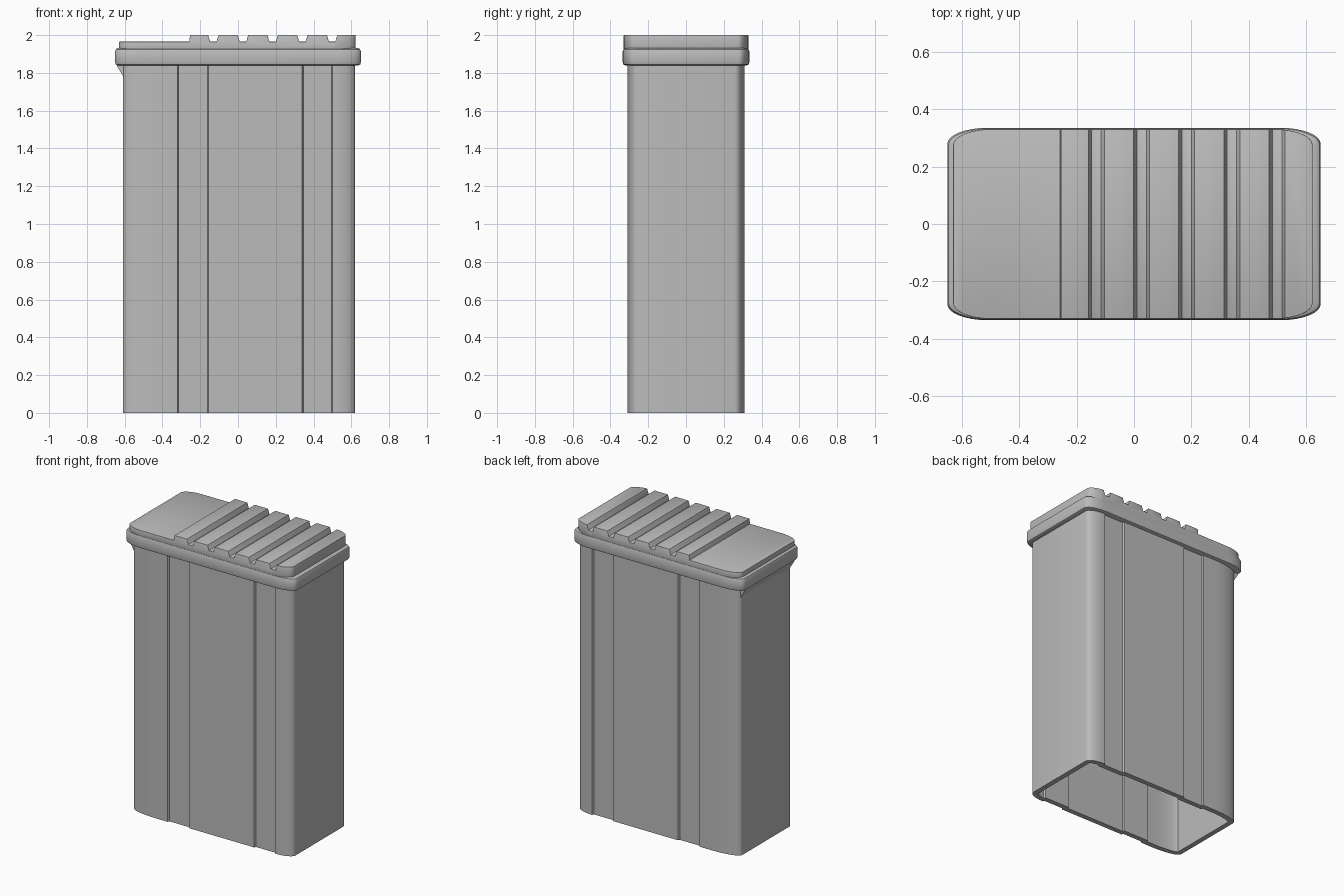
import bpy, bmesh, math

if "Cube" in bpy.data.objects:
    bpy.data.objects.remove(bpy.data.objects["Cube"])

grey = bpy.data.materials.new("plain_grey")
grey.use_nodes = True
colour = (0.5, 0.5, 0.5, 1)
grey.diffuse_color = colour
grey.node_tree.nodes["Principled BSDF"].inputs["Base Color"].default_value = colour


def outline(x0, x1, y, rx0, rx1, ry, grooves=(), depth=0.012, steps=8):
    """Counter-clockwise rounded rectangle with stepped grooves in both long sides."""
    half = []
    for i in range(steps + 1):
        t = math.pi / 2 * i / steps
        half.append((x1 - rx1 + rx1 * math.cos(t), y - ry + ry * math.sin(t)))
    for a, b in grooves:
        half += [(a, y), (a - 0.006, y - depth), (b + 0.006, y - depth), (b, y)]
    for i in range(steps + 1):
        t = math.pi / 2 * (1 + i / steps)
        half.append((x0 + rx0 + rx0 * math.cos(t), y - ry + ry * math.sin(t)))
    return half + [(x, -y) for x, y in reversed(half)]


def finish(name, bm):
    mesh = bpy.data.meshes.new(name)
    bm.to_mesh(mesh)
    bm.free()
    mesh.materials.append(grey)
    obj = bpy.data.objects.new(name, mesh)
    bpy.context.collection.objects.link(obj)
    return obj


def loft(name, rings, capped=True):
    """Skin a stack of (points, z) rings."""
    bm = bmesh.new()
    loops = [[bm.verts.new((x, y, z)) for x, y in pts] for pts, z in rings]
    for low, high in zip(loops, loops[1:]):
        n = len(low)
        for i in range(n):
            j = (i + 1) % n
            bm.faces.new((low[i], low[j], high[j], high[i]))
    if capped:
        bm.faces.new(loops[0][::-1])
        bm.faces.new(loops[-1])
    return finish(name, bm)


def side_prisms(name, profiles, half_width):
    """Extrude x-z profiles across the width."""
    bm = bmesh.new()
    for profile in profiles:
        face = bm.faces.new([bm.verts.new((x, -half_width, z)) for x, z in profile])
        new = bmesh.ops.extrude_face_region(bm, geom=[face])["geom"]
        verts = [v for v in new if isinstance(v, bmesh.types.BMVert)]
        bmesh.ops.translate(bm, verts=verts, vec=(0, 2 * half_width, 0))
    bmesh.ops.recalc_face_normals(bm, faces=bm.faces)
    return finish(name, bm)


def apply_and_smooth(obj):
    bpy.ops.object.select_all(action='DESELECT')
    obj.select_set(True)
    bpy.context.view_layer.objects.active = obj
    for mod in list(obj.modifiers):
        bpy.ops.object.modifier_apply(modifier=mod.name)
    bpy.ops.object.shade_smooth_by_angle(angle=math.radians(30))


# Hollow body, open at the bottom
shell = outline(-0.61, 0.62, 0.31, 0.2, 0.115, 0.05, [(0.5, 0.34), (-0.155, -0.32)])
body = loft("hollow_body", [(shell, 0), (shell, 1.85)], capped=False)
wall = body.modifiers.new("wall", 'SOLIDIFY')
wall.thickness = 0.035
wall.offset = -1
wall.use_even_offset = True
apply_and_smooth(body)


# Lid rim with chamfered edges
def rim_ring(inset):
    return outline(-0.65 + inset, 0.65 - inset, 0.335 - inset, 0.14, 0.14, 0.055)


rim = loft("lid_rim", [(rim_ring(0.012), 1.84), (rim_ring(0.003), 1.845), (rim_ring(0), 1.855),
                       (rim_ring(0), 1.915), (rim_ring(0.004), 1.925), (rim_ring(0.014), 1.932)])
apply_and_smooth(rim)

# Raised lid top, cut down to a flat pad and a row of ribs
cap = outline(-0.63, 0.622, 0.33, 0.13, 0.13, 0.055)
lid_top = loft("ribbed_lid_top", [(cap, 1.92), (cap, 2.0)])
floor, above = 1.965, 2.035
cuts = [[(-0.8, floor), (-0.258, floor), (-0.25, above), (-0.8, above)]]
for i in range(5):
    c = -0.131 + 0.1573 * i
    cuts.append([(c - 0.017, floor), (c + 0.017, floor), (c + 0.038, above), (c - 0.038, above)])
cutter = side_prisms("notch_cutter", cuts, 0.5)
cutter.hide_render = True
notch = lid_top.modifiers.new("notches", 'BOOLEAN')
notch.operation = 'DIFFERENCE'
notch.solver = 'EXACT'
notch.object = cutter
soften = lid_top.modifiers.new("soft_edges", 'BEVEL')
soften.width = 0.005
soften.segments = 2
soften.limit_method = 'ANGLE'
soften.angle_limit = math.radians(35)
apply_and_smooth(lid_top)
bpy.data.objects.remove(cutter)

# Sloped finger catch under the plain end of the rim
catch = side_prisms("finger_catch", [[(-0.64, 1.85), (-0.6, 1.85), (-0.6, 1.77), (-0.64, 1.835)]], 0.27)
apply_and_smooth(catch)
